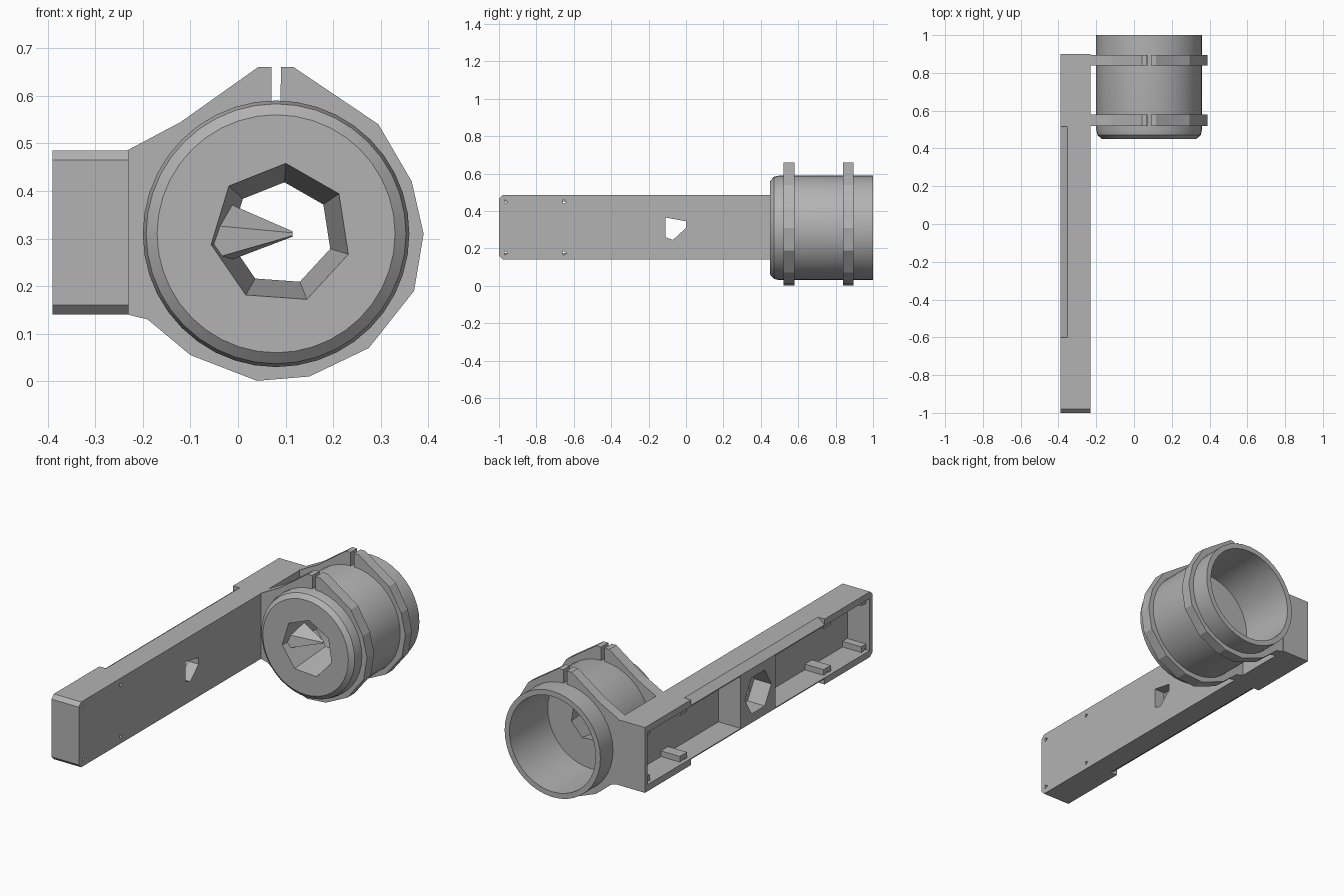
import bpy, bmesh
from math import sin, cos, radians, pi

if "Cube" in bpy.data.objects:
    bpy.data.objects.remove(bpy.data.objects["Cube"], do_unlink=True)

grey = bpy.data.materials.new("plain grey")
grey.use_nodes = True
grey.diffuse_color = (0.45, 0.45, 0.45, 1)
grey.node_tree.nodes["Principled BSDF"].inputs["Base Color"].default_value = (0.45, 0.45, 0.45, 1)

CX, CZ = 0.08, 0.31  # tube axis


def ngon(cx, cy, r, n, start=0.0):
    return [(cx + r * cos(start + 2 * pi * i / n), cy + r * sin(start + 2 * pi * i / n)) for i in range(n)]


def prism(name, axis, a, b, near, far=None):
    """Loft an outline along x (points are y, z) or y (points are x, z)."""
    far = far or near
    place = (lambda p, t: (t, p[0], p[1])) if axis == "x" else (lambda p, t: (p[0], t, p[1]))
    bm = bmesh.new()
    v0 = [bm.verts.new(place(p, a)) for p in near]
    v1 = [bm.verts.new(place(p, b)) for p in far]
    n = len(v0)
    bm.faces.new(v0)
    bm.faces.new(v1)
    for i in range(n):
        j = (i + 1) % n
        bm.faces.new((v0[i], v0[j], v1[j], v1[i]))
    return finish(name, bm)


def finish(name, bm):
    bmesh.ops.recalc_face_normals(bm, faces=bm.faces)
    mesh = bpy.data.meshes.new(name)
    bm.to_mesh(mesh)
    bm.free()
    mesh.materials.append(grey)
    obj = bpy.data.objects.new(name, mesh)
    bpy.context.collection.objects.link(obj)
    return obj


def rect(y0, y1, z0, z1):
    return [(y0, z0), (y1, z0), (y1, z1), (y0, z1)]


def cut(target, *cutters):
    bpy.context.view_layer.objects.active = target
    for c in cutters:
        mod = target.modifiers.new("cut", "BOOLEAN")
        mod.operation = "DIFFERENCE"
        mod.solver = "EXACT"
        mod.object = c
        bpy.ops.object.modifier_apply(modifier=mod.name)
        bpy.data.objects.remove(c, do_unlink=True)


# Arm: long block, front end corners clipped
X0, X1, Z0, Z1 = -0.39, -0.23, 0.14, 0.485
c = 0.02
arm = prism("arm", "x", X0, X1, [(-1, Z0 + c), (-1 + c, Z0), (0.9, Z0), (0.9, Z1), (-1 + c, Z1), (-1, Z1 - c)])
FLOOR, WALL = -0.26, 0.035
cut(arm,
    prism("pocket_back", "x", -0.5, FLOOR, rect(0.1, 0.88, Z0 + WALL, Z1 - WALL)),
    prism("pocket_front", "x", -0.5, FLOOR, rect(-0.975, -0.19, Z0 + WALL, Z1 - WALL)))

# Sloped lips along the middle of the open side
mid = (Z0 + Z1) / 2
for s in (1, -1):
    lip = [(-0.337, mid + s * 0.183), (-0.403, mid + s * 0.133), (-0.43, mid + s * 0.2)]
    cut(arm, prism("lip_cutter", "y", -0.6, 0.515, lip))

# Hexagonal recess and irregular opening in the centre block
cut(arm,
    prism("recess_cutter", "x", -0.5, -0.29, ngon(-0.045, mid, 0.11, 6)),
    prism("opening_cutter", "x", -0.5, -0.1, [(-0.11, 0.365), (-0.11, 0.26), (-0.07, 0.245), (0, 0.31), (0, 0.345)]))

# Corner posts in the pockets, with screw holes through the plate
for y in (-0.965, -0.65, 0.55, 0.86):
    for z in (Z0 + 0.035, Z1 - 0.035):
        inner = z + (0.03 if z < mid else -0.03)
        lo, hi = sorted((inner, Z0 + 0.01 if z < mid else Z1 - 0.01))
        half = 0.03
        y0, y1 = max(y - half, -0.978), min(y + half, 0.885)
        post = prism("corner_post", "x", -0.37, FLOOR + 0.005, rect(y0, y1, lo, hi))
        hole = ngon(y, z, 0.013, 3)
        cut(post, prism("hole_cutter", "x", -0.5, -0.1, hole))
        cut(arm, prism("hole_cutter", "x", -0.27, -0.1, hole))

# Tube: turned profile, open at the back with a thick front wall
profile = [(0, 0.45), (0.25, 0.45), (0.273, 0.47), (0.28, 0.5), (0.28, 1.0), (0.252, 1.0), (0.252, 0.68), (0, 0.68)]
bm = bmesh.new()
vs = [bm.verts.new((CX + r, y, CZ)) for r, y in profile]
es = [bm.edges.new((p, q)) for p, q in zip(vs, vs[1:])]
bmesh.ops.spin(bm, geom=vs + es, cent=(CX, 0, CZ), axis=(0, 1, 0), angle=2 * pi, steps=40)
bmesh.ops.remove_doubles(bm, verts=bm.verts, dist=0.0005)
tube = finish("tube", bm)
cut(tube, prism("bore_cutter", "y", 0.44, 0.7, ngon(0.09, CZ, 0.15, 7, 1.5), ngon(0.09, CZ, 0.105, 7, 1.5)))

# Pointed spur reaching into the front opening
prism("spur", "x", -0.08, 0.115,
      [(0.48, 0.33), (0.47, 0.25), (0.6, 0.23), (0.64, 0.31), (0.58, 0.4)],
      [(0.54, 0.312), (0.54, 0.306), (0.55, 0.304), (0.555, 0.31), (0.55, 0.315)])

# Split clamps joining the tube to the arm
outline = [(0.07, 0.66), (0.042, 0.66), (-0.12, 0.545), (-0.235, 0.484),
           (-0.235, 0.141), (-0.19, 0.13), (-0.1, 0.055), (0.04, 0.001), (0.15, 0.01),
           (0.275, 0.07), (0.37, 0.19), (0.39, 0.31), (0.365, 0.42), (0.295, 0.54), (0.117, 0.66), (0.09, 0.66)]
arc = [radians(88 - 356 * i / 40) for i in range(41)]
outline += [(CX + 0.276 * cos(t), CZ + 0.276 * sin(t)) for t in arc]
for name, a, b in (("front_clamp", 0.52, 0.58), ("back_clamp", 0.84, 0.895)):
    prism(name, "y", a, b, outline)

# Smooth the turned part, keep its edges crisp
bpy.ops.object.select_all(action="DESELECT")
tube.select_set(True)
bpy.context.view_layer.objects.active = tube
bpy.ops.object.shade_smooth_by_angle(angle=radians(25))
